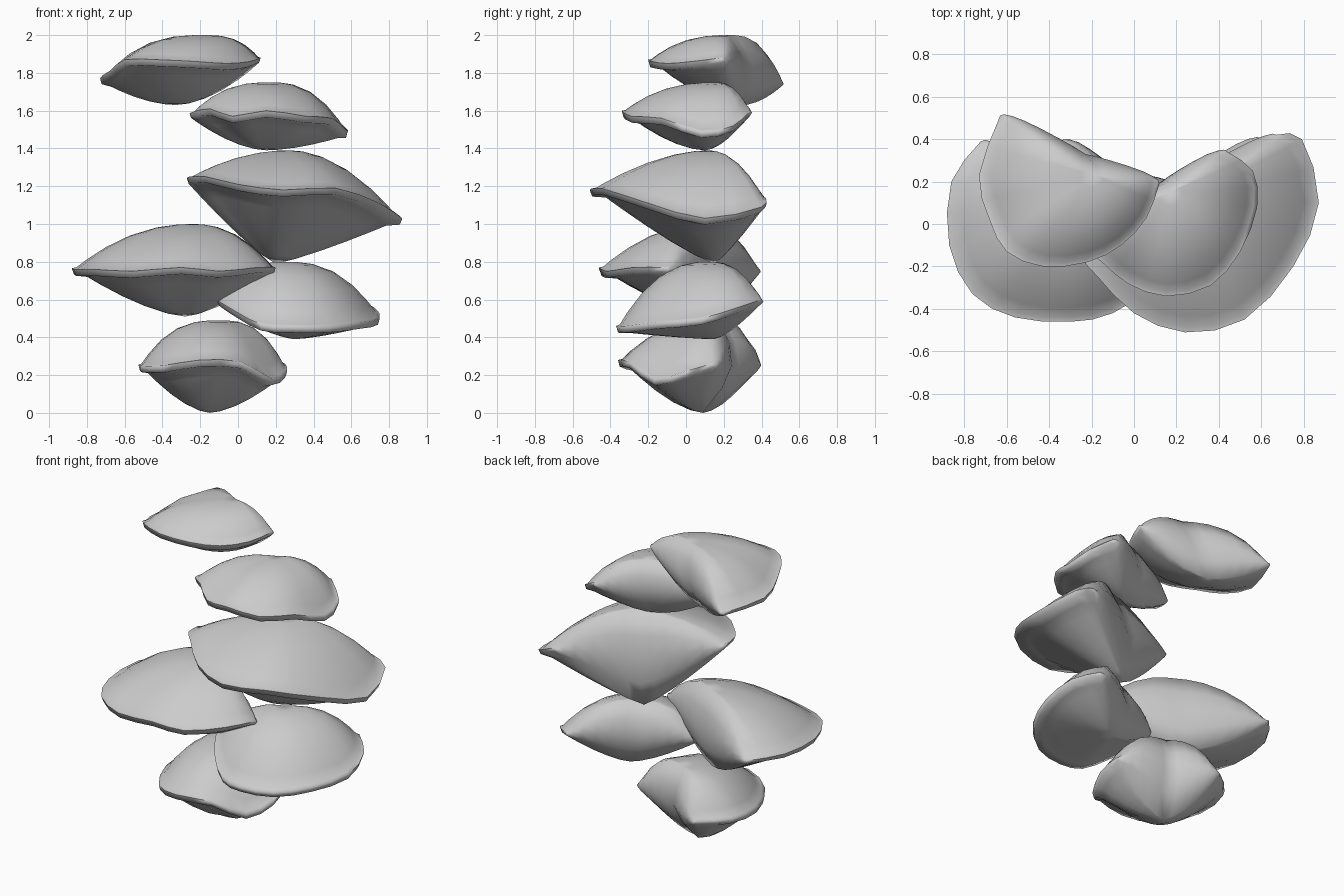
import bpy
import bmesh
import math
from mathutils import Vector

cube = bpy.data.objects.get("Cube")
if cube:
    bpy.data.objects.remove(cube, do_unlink=True)

# Single pale grey colour for every cap
grey = bpy.data.materials.new("pale_grey")
grey.use_nodes = True
colour = (0.6, 0.6, 0.6, 1)
grey.diffuse_color = colour
shader = grey.node_tree.nodes["Principled BSDF"]
shader.inputs["Base Color"].default_value = colour
shader.inputs["Roughness"].default_value = 0.8

STEPS = 2                                     # rim points per control span
TOP = (0.04, 0.12, 0.28, 0.48, 0.7, 0.87)     # dome rings, rim to crown
UNDER = (0.02, 0.13, 0.25, 0.45, 0.65, 0.85)  # underside rings, rim to foot
BACK = (0.25, 0.5, 0.75)                      # back columns, top to bottom
LIP = 0.035                                   # drop of the rolled rim
FLARE = 0.03                                  # flat margin above the rim
LEDGE = 0.12                                  # flat margin below the rim


def smooth_rim(points):
    """Run a smooth curve through the control points of the rim."""
    pts = [Vector(p) for p in points]
    pts = [pts[0] * 2 - pts[1]] + pts + [pts[-1] * 2 - pts[-2]]
    rim = []
    for a, b, c, d in zip(pts, pts[1:], pts[2:], pts[3:]):
        for step in range(STEPS):
            t = step / STEPS
            rim.append(b + (c - a) * (t / 2)
                       + (a * 2 - b * 5 + c * 4 - d) * (t * t / 2)
                       + (b * 3 - a - c * 3 + d) * (t ** 3 / 2))
    return rim + [pts[-2]]


def ring_point(edge, centre, t, margin, power):
    """Move from rim to centre; height stays flat, then follows a curve."""
    p = edge.lerp(centre, t)
    rise = max(0, (t - margin) / (1 - margin))
    p.z = edge.z + (centre.z - edge.z) * (1 - (1 - rise) ** power)
    return p


def bracket_cap(name, rim_points, crown, foot, bulge, belly, back_swell):
    """Half dome with a rolled front rim, a tapering underside and a back."""
    rim = smooth_rim(rim_points)
    crown, foot = Vector(crown), Vector(foot)
    count = len(rim)
    chord = rim[-1] - rim[0]
    backward = Vector((chord.y, -chord.x, 0)).normalized()
    if backward.dot(rim[count // 2] - rim[0]) > 0:
        backward.negate()
    bm = bmesh.new()

    def add_ring(centre, t, under):
        ring = []
        for i, edge in enumerate(rim):
            side = abs(2 * i / (count - 1) - 1)
            front = 1 - side ** 4
            if under:
                lip = edge - Vector((0, 0, LIP * (1 + front) / 2))
                p = ring_point(lip, centre, t, LEDGE * front, belly)
            else:
                p = ring_point(edge, centre, t, FLARE, bulge + side / 4)
            ring.append(bm.verts.new(p))
        return ring

    edge_ring = [bm.verts.new(p) for p in rim]
    upper = [edge_ring] + [add_ring(crown, t, False) for t in TOP]
    lower = [edge_ring] + [add_ring(foot, t, True) for t in UNDER]
    peak, base = bm.verts.new(crown), bm.verts.new(foot)

    # Dome and underside
    for rings, tip in ((upper, peak), (lower, base)):
        for outer, inner in zip(rings, rings[1:]):
            for i in range(count - 1):
                bm.faces.new((outer[i], outer[i + 1], inner[i + 1], inner[i]))
        for i in range(count - 1):
            bm.faces.new((rings[-1][i], rings[-1][i + 1], tip))

    def back_column(high, low, swell):
        """Bowed line of points down the back from dome to underside."""
        column = [high]
        for f in BACK:
            p = high.co.lerp(low.co, f)
            column.append(bm.verts.new(
                p + backward * (swell * math.sin(math.pi * f))))
        return column + [low]

    # Swollen back, in two halves that share the centre column
    centre_column = back_column(peak, base, back_swell)
    for end in (0, -1):
        columns = []
        for k in range(1, len(upper)):
            swell = back_swell * math.sin(math.pi / 2 * k / len(upper))
            columns.append(back_column(upper[k][end], lower[k][end], swell))
        columns.append(centre_column)
        for a, b in zip(columns[0], columns[0][1:]):
            bm.faces.new((edge_ring[end], a, b))
        for left, right in zip(columns, columns[1:]):
            for j in range(len(left) - 1):
                bm.faces.new((left[j], right[j], right[j + 1], left[j + 1]))

    bmesh.ops.recalc_face_normals(bm, faces=bm.faces)
    mesh = bpy.data.meshes.new(name)
    bm.to_mesh(mesh)
    bm.free()
    mesh.materials.append(grey)
    obj = bpy.data.objects.new(name, mesh)
    bpy.context.collection.objects.link(obj)
    bpy.ops.object.select_all(action="DESELECT")
    obj.select_set(True)
    bpy.context.view_layer.objects.active = obj
    bpy.ops.object.shade_smooth_by_angle(angle=math.radians(85))


# Rims run from one wall end, around the front, to the other wall end
bracket_cap("bottom_cap",
            [(.25, .13, .26), (.26, 0, .22), (.18, -.17, .18), (.02, -.3, .27),
             (-.2, -.36, .28), (-.4, -.25, .25), (-.52, 0, .25),
             (-.5, .24, .26), (-.35, .38, .26)],
            crown=(-.1, .18, .49), foot=(-.15, .09, 0),
            bulge=2.6, belly=1.6, back_swell=.12)

bracket_cap("lower_left_cap",
            [(-.11, .01, .6), (-.1, -.09, .59), (0, -.24, .53),
             (.12, -.34, .47), (.27, -.37, .46), (.48, -.32, .46),
             (.65, -.16, .48), (.75, .08, .5), (.72, .28, .56), (.6, .4, .6)],
            crown=(.25, .12, .8), foot=(.3, .15, .39),
            bulge=2.4, belly=1.4, back_swell=.09)

bracket_cap("lower_right_cap",
            [(.2, -.1, .77), (.1, -.28, .77), (-.1, -.42, .75),
             (-.3, -.46, .77), (-.56, -.44, .75), (-.76, -.33, .76),
             (-.87, -.1, .76), (-.86, .2, .77), (-.72, .39, .76)],
            crown=(-.24, .1, 1), foot=(-.28, .13, .51),
            bulge=2, belly=1.5, back_swell=.07)

bracket_cap("large_middle_cap",
            [(-.27, -.03, 1.24), (-.26, -.14, 1.25), (-.17, -.25, 1.25),
             (0, -.42, 1.21), (.24, -.51, 1.18), (.52, -.45, 1.19),
             (.75, -.2, 1.11), (.87, .1, 1.03), (.79, .4, 1.09),
             (.67, .42, 1.14)],
            crown=(.27, .12, 1.39), foot=(.2, .15, .79),
            bulge=1.8, belly=1.2, back_swell=.07)

bracket_cap("upper_left_cap",
            [(-.25, 0, 1.58), (-.25, -.09, 1.59), (-.15, -.18, 1.61),
             (-.03, -.28, 1.57), (.15, -.34, 1.6), (.36, -.29, 1.57),
             (.5, -.13, 1.56), (.58, .08, 1.49), (.56, .25, 1.52),
             (.44, .34, 1.6)],
            crown=(.17, .15, 1.75), foot=(.15, .1, 1.39),
            bulge=2.4, belly=1.7, back_swell=.08)

bracket_cap("top_cap",
            [(.12, .19, 1.88), (.06, .03, 1.86), (-.06, -.1, 1.85),
             (-.22, -.18, 1.86), (-.43, -.2, 1.87), (-.6, -.13, 1.87),
             (-.68, .02, 1.81), (-.73, .23, 1.77), (-.63, .51, 1.75)],
            crown=(-.18, .23, 2), foot=(-.33, .3, 1.63),
            bulge=2.6, belly=1.8, back_swell=.07)
